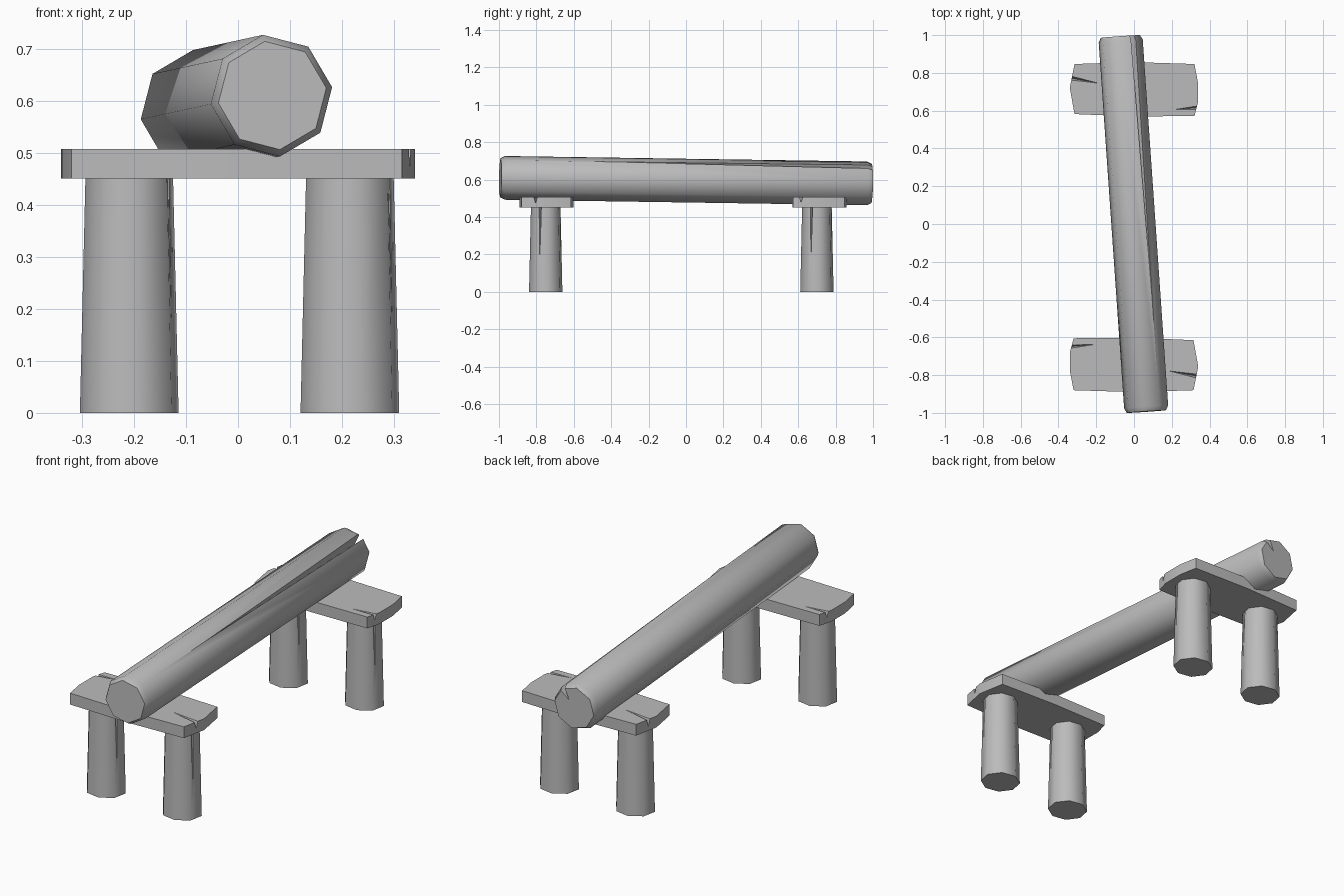
import bpy, bmesh
from math import sin, cos, radians, pi
from mathutils import Vector, Matrix

cube = bpy.data.objects.get("Cube")
if cube:
    bpy.data.objects.remove(cube, do_unlink=True)

grey = bpy.data.materials.new("plain grey")
grey.use_nodes = True
grey.diffuse_color = (0.5, 0.5, 0.5, 1)
bsdf = next(n for n in grey.node_tree.nodes if n.type == 'BSDF_PRINCIPLED')
bsdf.inputs["Base Color"].default_value = (0.5, 0.5, 0.5, 1)
bsdf.inputs["Roughness"].default_value = 0.8


def add_object(name, bm):
    bmesh.ops.recalc_face_normals(bm, faces=bm.faces)
    mesh = bpy.data.meshes.new(name)
    bm.to_mesh(mesh)
    bm.free()
    mesh.materials.append(grey)
    obj = bpy.data.objects.new(name, mesh)
    bpy.context.collection.objects.link(obj)
    return obj


def loft(name, rings, matrix=Matrix()):
    """Skin a stack of equal-sized point rings and cap both ends."""
    bm = bmesh.new()
    loops = [[bm.verts.new(matrix @ Vector(p)) for p in ring] for ring in rings]
    n = len(loops[0])
    for a, b in zip(loops, loops[1:]):
        for i in range(n):
            j = (i + 1) % n
            bm.faces.new((a[i], a[j], b[j], b[i]))
    bm.faces.new(loops[0])
    bm.faces.new(loops[-1])
    return add_object(name, bm)


def ring(radius, z, turn, squash=1.0):
    angles = [radians(turn) + i * pi / 4 for i in range(8)]
    return [(radius * cos(a), squash * radius * sin(a), z) for a in angles]


def split(obj, cracks):
    """Cut tapering cracks: (open end, tip, outward direction, width, depth)."""
    bm = bmesh.new()
    for start, tip, out, width, depth in cracks:
        start, tip, out = Vector(start), Vector(tip), Vector(out).normalized()
        side = (tip - start).cross(out).normalized() * width / 2
        lift = out * 0.01
        points = (start + side + lift, start - side + lift,
                  start - out * depth, tip + lift)
        verts = [bm.verts.new(p) for p in points]
        for skip in range(4):
            bm.faces.new([v for i, v in enumerate(verts) if i != skip])
    cutter = add_object("crack_cutter", bm)
    cutter.hide_render = True
    mod = obj.modifiers.new("cracks", 'BOOLEAN')
    mod.operation = 'DIFFERENCE'
    mod.solver = 'EXACT'
    mod.object = cutter
    bpy.ops.object.select_all(action='DESELECT')
    obj.select_set(True)
    bpy.context.view_layer.objects.active = obj
    bpy.ops.object.modifier_apply(modifier=mod.name)
    bpy.data.objects.remove(cutter, do_unlink=True)
    bpy.ops.object.shade_smooth_by_angle(angle=radians(50))


# Log beam: tilted octagonal trunk with softened ends and a long split
front, back = Vector((0.066, -0.993, 0.61)), Vector((-0.072, 0.993, 0.58))
axis = (back - front).normalized()
across = (Vector((1, 0, 0)) - axis * axis.x).normalized()
down = axis.cross(across)
frame = Matrix((across, down, axis)).transposed().to_4x4()
frame.translation = front
length, r = (back - front).length, 0.118
log = loft("log_beam", [ring(rad, z, -8) for rad, z in (
    (r - 0.013, 0), (r, 0.025), (r, length - 0.025), (r - 0.013, length))], frame)
out = across * cos(radians(53)) - down * sin(radians(53))
split(log, [(back + axis * 0.02 + out * r, front + axis * 0.4 + out * r,
             out, 0.04, 0.075)])

# Two trestles, the front one being the back one turned round
PLANK = [(-0.34, 0.01), (-0.315, -0.13), (0, -0.143), (0.32, -0.14),
         (0.338, -0.07), (0.338, 0.04), (0.32, 0.135), (0, 0.145), (-0.315, 0.135)]
LOW, HIGH = 0.45, 0.507
UP = (0, 0, 1)

for label, y, sign in (("front", -0.745, -1), ("back", 0.712, 1)):
    # Crosspiece plank
    outline = [(sign * px, y + sign * py) for px, py in PLANK]
    plank = loft(label + "_plank", [[(px, py, z) for px, py in outline]
                                    for z in (LOW, HIGH)])
    split(plank, [
        ((sign * 0.35, y - sign * 0.095, HIGH), (sign * 0.17, y - sign * 0.11, HIGH),
         UP, 0.025, 0.035),
        ((-sign * 0.36, y + sign * 0.065, HIGH), (-sign * 0.14, y + sign * 0.025, HIGH),
         UP, 0.03, 0.04)])

    # Pair of tapered post legs with a thin split down one side
    leg_y = -0.75 if sign < 0 else 0.70
    for side, x in (("right", -0.209), ("left", 0.215)):
        leg = loft(f"{label}_{side}_leg",
                   [ring(rad, z, 12, 0.94) for rad, z in
                    ((0.097, 0), (0.086, LOW + 0.005))],
                   Matrix.Translation((x, leg_y, 0)))
        face = Vector((0.9, -0.35, 0)).normalized()
        centre = Vector((x, leg_y, 0))
        split(leg, [(centre + face * 0.085 + Vector((0, 0, 0.47)),
                     centre + face * 0.092 + Vector((0, 0, 0.03)),
                     face, 0.02, 0.03)])
